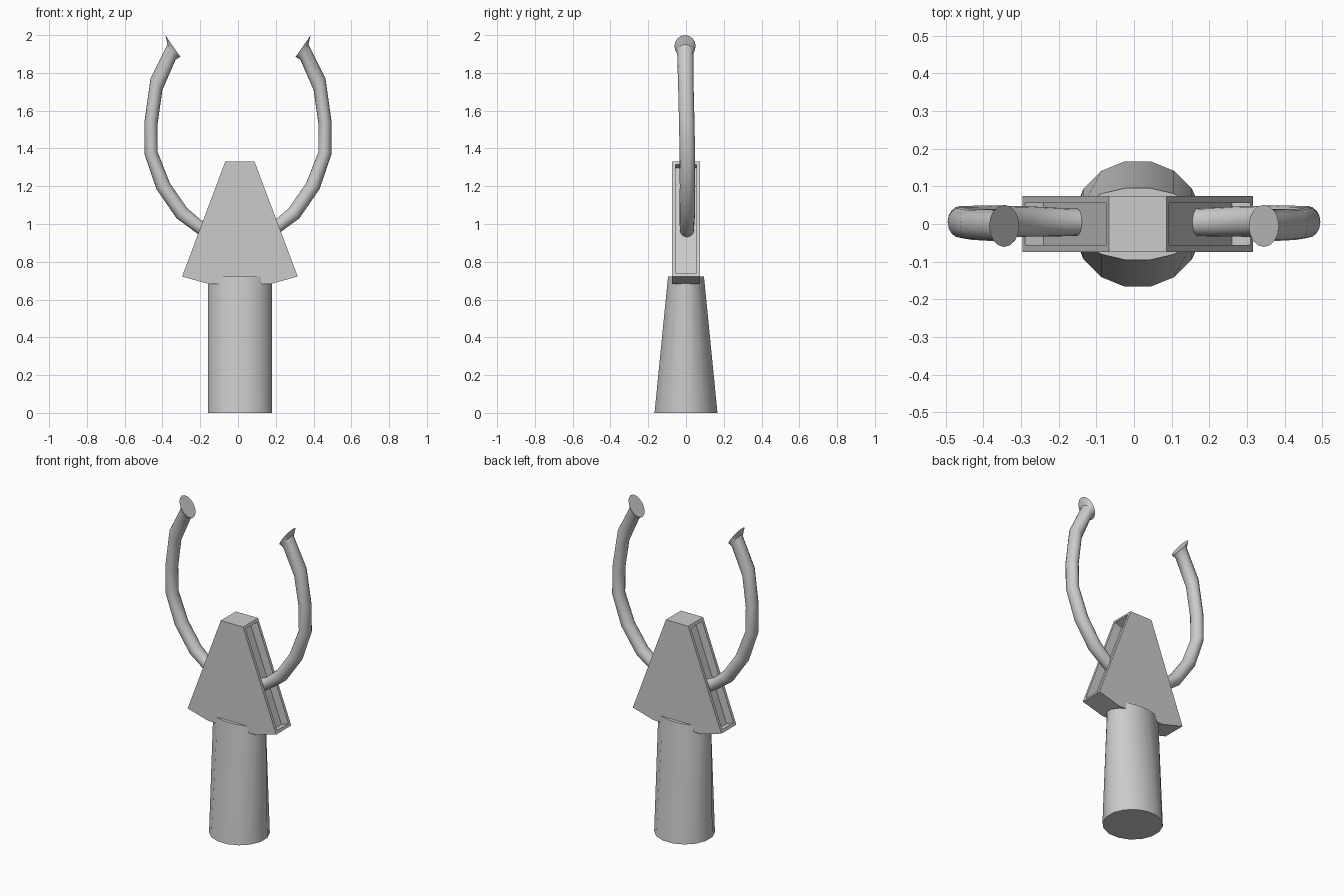
import bpy, bmesh
from math import sin, cos, pi
from mathutils import Vector

if "Cube" in bpy.data.objects:
    bpy.data.objects.remove(bpy.data.objects["Cube"])


def finish(bm, name, smooth=True):
    bmesh.ops.recalc_face_normals(bm, faces=bm.faces)
    me = bpy.data.meshes.new(name)
    bm.to_mesh(me)
    bm.free()
    ob = bpy.data.objects.new(name, me)
    bpy.context.collection.objects.link(ob)
    if smooth:
        bpy.context.view_layer.objects.active = ob
        ob.select_set(True)
        bpy.ops.object.shade_smooth_by_angle(angle=0.6)
        ob.select_set(False)
    return ob


def loft(name, rings):
    """Skin a list of rings of points and cap both ends."""
    bm = bmesh.new()
    vs = [[bm.verts.new(p) for p in r] for r in rings]
    n = len(vs[0])
    for a, b in zip(vs, vs[1:]):
        for i in range(n):
            j = (i + 1) % n
            bm.faces.new((a[i], a[j], b[j], b[i]))
    bm.faces.new(vs[0])
    bm.faces.new(vs[-1])
    return finish(bm, name)


# Pedestal: round foot narrowing to an oval top
def oval(rx, ry, z, n=16):
    return [(0.01 + rx * cos(2 * pi * (i + .5) / n),
             ry * sin(2 * pi * (i + .5) / n), z) for i in range(n)]


loft("pedestal", [oval(.173, .17, 0), oval(.173, .097, .722)])

# Body: extruded wedge with a recessed panel in each sloping side
bm = bmesh.new()
outline = [(-.152, .682), (.172, .682), (.316, .722),
           (.087, 1.332), (-.067, 1.332), (-.296, .722)]
front = bm.faces.new([bm.verts.new((x, -.074, z)) for x, z in outline])
ext = bmesh.ops.extrude_face_region(bm, geom=[front], use_keep_orig=True)
for v in ext["geom"]:
    if isinstance(v, bmesh.types.BMVert):
        v.co.y = .074
bmesh.ops.recalc_face_normals(bm, faces=bm.faces)
bm.normal_update()
sides = [f for f in bm.faces if abs(f.normal.x) > .8]
for f in sides:
    bmesh.ops.inset_region(bm, faces=[f], thickness=.018, use_even_offset=True)
    ret = bmesh.ops.extrude_discrete_faces(bm, faces=[f])
    inner = ret["faces"][0]
    inner.normal_update()
    bmesh.ops.translate(bm, verts=inner.verts, vec=inner.normal * -.052)
finish(bm, "body", smooth=False)

# Arms: each ring is outer point (x, z), inner point (x, z), y centre, y radius
ARM = [
    (.17, .925, .13, .99, .005, .036),
    (.209, .945, .195, 1.02, .005, .038),
    (.325, 1.03, .27, 1.085, .007, .041),
    (.432, 1.185, .360, 1.215, .008, .041),
    (.495, 1.37, .425, 1.38, .007, .041),
    (.495, 1.545, .426, 1.53, .004, .041),
    (.463, 1.77, .400, 1.71, -.001, .041),
    (.373, 1.95, .330, 1.87, -.004, .043),
    (.385, 2.0, .305, 1.885, -.005, .056),
]


def arm(name, side, n=16):
    rings = []
    for ox, oz, ix, iz, y, ry in ARM:
        o, i = Vector((ox * side, y, oz)), Vector((ix * side, y, iz))
        c, h = (o + i) / 2, (o - i) / 2
        rings.append([c + h * cos(2 * pi * k / n) +
                      Vector((0, ry * sin(2 * pi * k / n), 0)) for k in range(n)])
    loft(name, rings)


arm("right_arm", 1)
arm("left_arm", -1)
